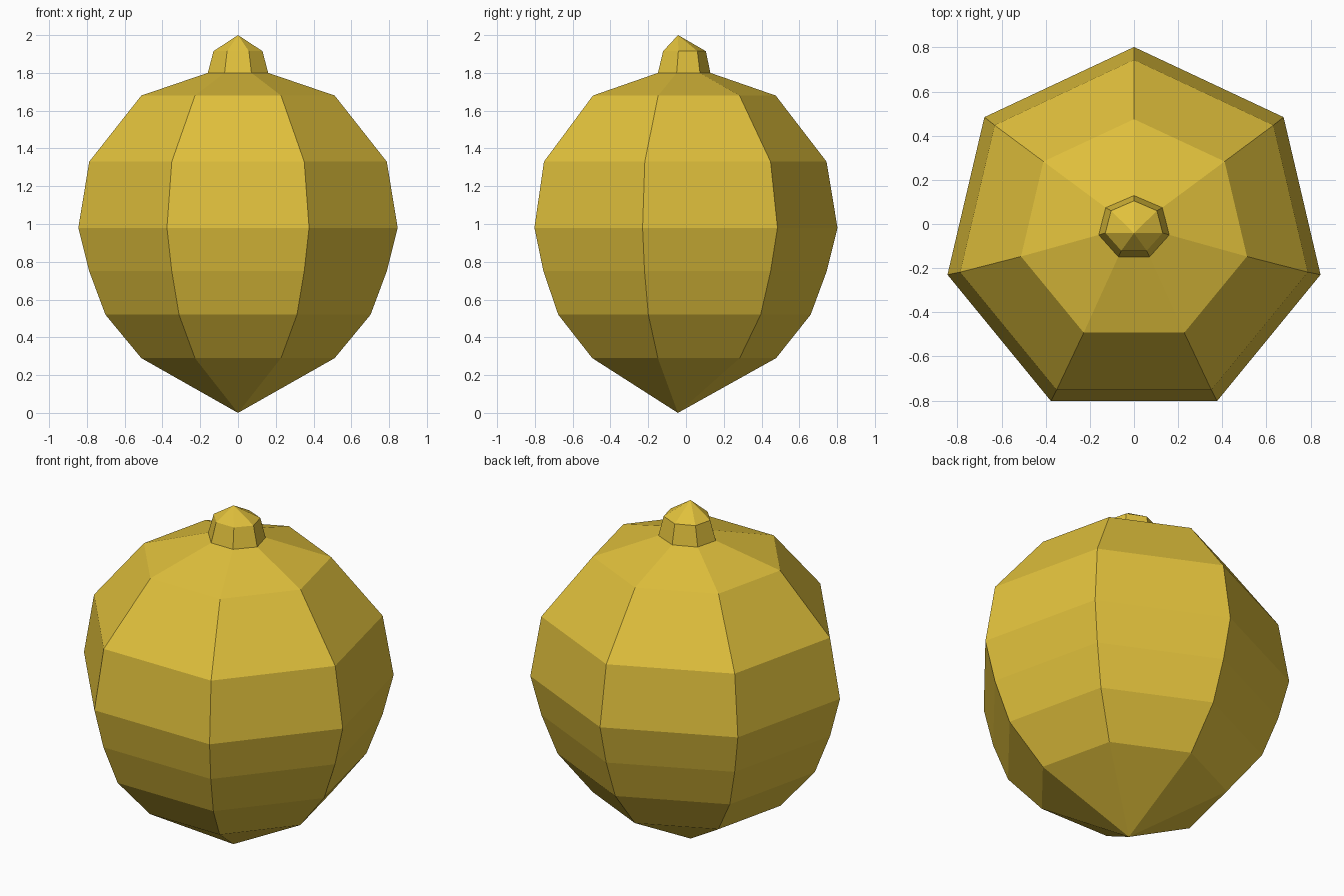
import bpy, math

if "Cube" in bpy.data.objects:
    bpy.data.objects.remove(bpy.data.objects["Cube"])

SIDES = 7

yellow = bpy.data.materials.new("golden yellow")
yellow.diffuse_color = (0.75, 0.53, 0.045, 1)
yellow.use_nodes = True
yellow.node_tree.nodes["Principled BSDF"].inputs["Base Color"].default_value = yellow.diffuse_color


def lathe(name, rings):
    """Flat-faced seven-sided shell from (z, x radius, y radius, y centre); radius 0 = tip."""
    verts, rows, faces = [], [], []
    for z, rx, ry, cy in rings:
        start = len(verts)
        if rx == 0:
            verts.append((0, cy, z))
            rows.append([start] * SIDES)
        else:
            for i in range(SIDES):
                a = math.tau * i / SIDES
                verts.append((-rx * math.sin(a), cy + ry * math.cos(a), z))
            rows.append(list(range(start, start + SIDES)))
    for low, high in zip(rows, rows[1:]):
        for i in range(SIDES):
            j = (i + 1) % SIDES
            # dict drops the doubled index where a ring is a tip
            faces.append(list(dict.fromkeys((low[i], low[j], high[j], high[i]))))
    mesh = bpy.data.meshes.new(name)
    mesh.from_pydata(verts, [], faces)
    mesh.materials.append(yellow)
    mesh.update()
    obj = bpy.data.objects.new(name, mesh)
    bpy.context.collection.objects.link(obj)


# Round fruit body, pointed at the bottom, open under the stem
lathe("fruit_body", [
    (0.00, 0, 0, -0.043),
    (0.29, 0.525, 0.512, -0.035),
    (0.52, 0.720, 0.703, -0.043),
    (0.75, 0.808, 0.789, -0.044),
    (0.98, 0.867, 0.844, -0.042),
    (1.33, 0.808, 0.787, -0.043),
    (1.68, 0.525, 0.509, -0.034),
    (1.80, 0.164, 0.146, -0.017),
])

# Short tapered stem with a pointed cap
lathe("stem", [
    (1.80, 0.164, 0.146, -0.017),
    (1.915, 0.133, 0.119, -0.014),
    (2.00, 0, 0, -0.042),
])
